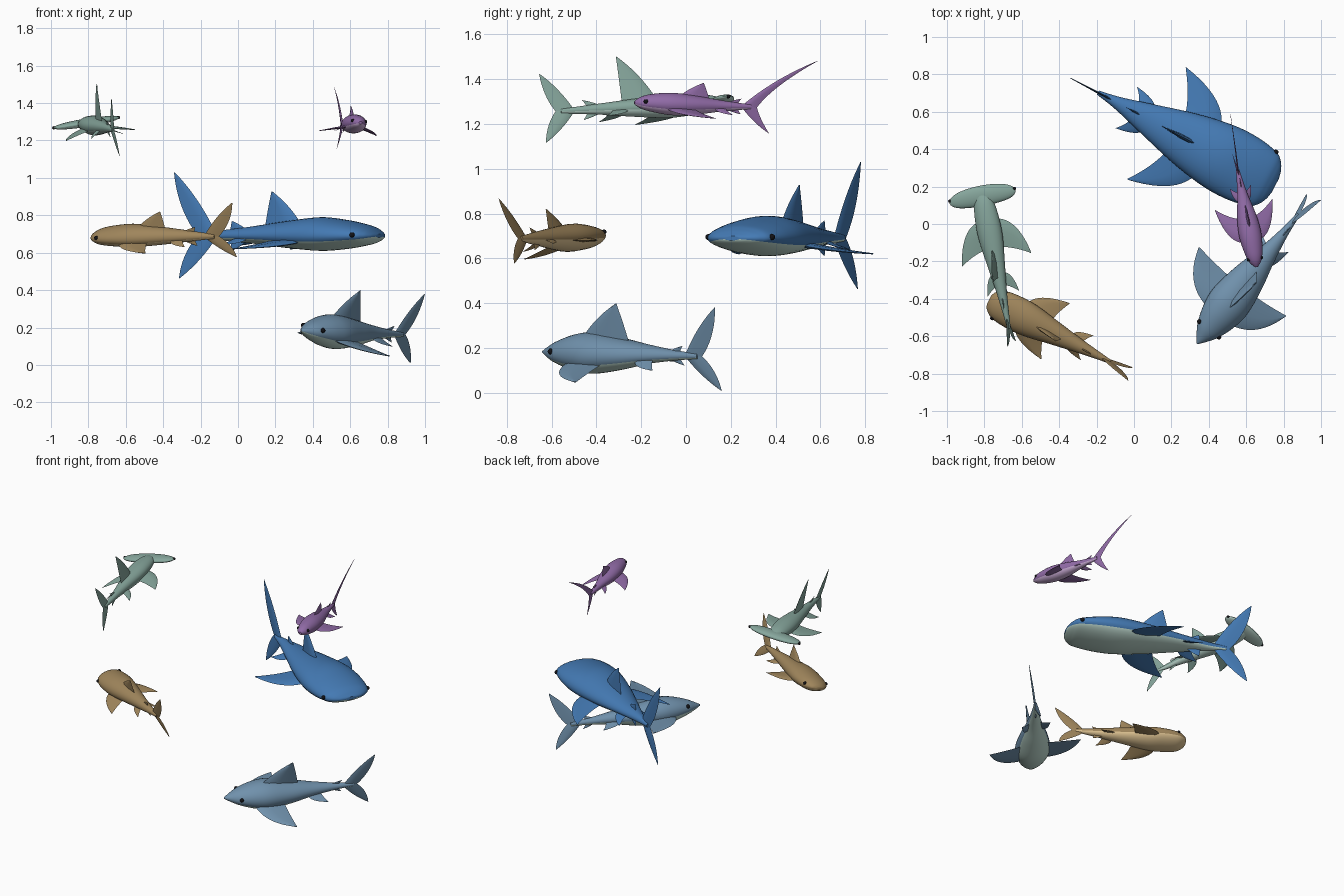
import bpy
import bmesh
import math
from mathutils import Vector, Euler, Matrix

cube = bpy.data.objects.get("Cube")
if cube:
    bpy.data.objects.remove(cube, do_unlink=True)


def material(name, red, green, blue):
    """Flat material from 0-255 display values, stored as linear."""
    def linear(c):
        c /= 255
        return c / 12.92 if c < 0.04 else ((c + 0.055) / 1.055) ** 2.4
    colour = (linear(red), linear(green), linear(blue), 1)
    mat = bpy.data.materials.new(name)
    mat.use_nodes = True
    mat.diffuse_color = colour
    mat.node_tree.nodes["Principled BSDF"].inputs["Base Color"].default_value = colour
    return mat


PALE = material("pale belly", 196, 224, 214)
TAN = material("tan belly", 226, 198, 148)
LILAC = material("lilac belly", 212, 180, 224)
EYE = material("eye black", 18, 18, 22)
made = []


def add_object(name, bm, mats, matrix):
    bmesh.ops.recalc_face_normals(bm, faces=bm.faces)
    mesh = bpy.data.meshes.new(name)
    bm.to_mesh(mesh)
    bm.free()
    for mat in mats:
        mesh.materials.append(mat)
    obj = bpy.data.objects.new(name, mesh)
    bpy.context.collection.objects.link(obj)
    obj.matrix_world = matrix
    made.append(obj)


def loft(name, rings, mats, matrix, belly=False):
    """Skin closed rings of points; the lower side takes the belly colour."""
    bm = bmesh.new()
    loops = [[bm.verts.new(p) for p in ring] for ring in rings]
    n = len(loops[0])
    for a, b in zip(loops, loops[1:]):
        for k in range(n):
            j = (k + 1) % n
            face = bm.faces.new((a[k], a[j], b[j], b[k]))
            if belly and math.sin((k + 0.5) * math.tau / n) < -0.36:
                face.material_index = 1
    bm.faces.new(loops[0])
    bm.faces.new(loops[-1])
    add_object(name, bm, mats, matrix)


def smooth_rows(rows, steps=6):
    """Spline through the profile rows."""
    pts = [Vector(r) for r in rows]
    pts = [pts[0]] + pts + [pts[-1]]
    out = []
    for i in range(1, len(pts) - 2):
        a, b, c, d = pts[i - 1:i + 3]
        for s in range(steps):
            u = s / steps
            out.append(b + (c - a) * (u / 2)
                       + (a - b * 2.5 + c * 2 - d / 2) * u ** 2
                       + ((b - c) * 3 + d - a) * (u ** 3 / 2))
    return out + [pts[-1]]


def bezier(a, b, c, u):
    return a * (1 - u) ** 2 + b * (2 * u * (1 - u)) + c * u * u


def fin(name, front, rear, tip, mat, matrix, lead=(0.1, 0.75), trail=(0.2, 0.45)):
    """Thin swept blade; lead and trail set how its two edges bow."""
    front, rear, tip = Vector(front), Vector(rear), Vector(tip)
    side = (rear - front).cross(tip - front).normalized()

    def control(root, bow):
        d = tip - root
        return root + Vector((d.x * bow[0], d.y * bow[1], d.z * bow[1]))
    lead_mid, trail_mid = control(front, lead), control(rear, trail)
    half = 0.06 * (rear - front).length
    section = [(0, 0), (0.15, 0.9), (0.45, 1), (0.8, 0.4),
               (1, 0), (0.8, -0.4), (0.45, -1), (0.15, -0.9)]
    rings = []
    for i in range(13):
        u = 0.985 * i / 12
        a, b = bezier(front, lead_mid, tip, u), bezier(rear, trail_mid, tip, u)
        rings.append([a.lerp(b, c) + side * (h * half * (1 - 0.8 * u))
                      for c, h in section])
    loft(name, rings, [mat], matrix)


def shark(name, nose, heading, roll, pitch, mats, profile, dorsal, second,
          pectoral, pelvic, tail, eye, eye_size, tail_trail=(0.85, 0.4)):
    """Local frame: nose at the origin, body running back along -x."""
    turn = Euler((math.radians(roll), math.radians(pitch), math.radians(heading)))
    matrix = Matrix.Translation(nose) @ turn.to_matrix().to_4x4()
    rows = smooth_rows(profile)

    def size(t):
        return min(rows, key=lambda r: abs(r[0] - t))

    # Body
    rings = []
    for t, w, top, bottom in rows:
        ring = []
        for k in range(32):
            a = k * math.tau / 32
            z = math.sin(a)
            ring.append((-t, w * math.cos(a), z * (top if z > 0 else bottom)))
        rings.append(ring)
    loft(name + "_body", rings, mats, matrix, belly=True)

    # Fins on the centre line
    def upright(part, f, r, t, h, sign=1):
        depth = 2 if sign > 0 else 3
        fin(name + part, (-f, 0, sign * 0.7 * size(f)[depth]),
            (-r, 0, sign * 0.7 * size(r)[depth]), (-t, 0, sign * h),
            mats[0], matrix, (0.4, 0.6), (0.4, 0.5))
    upright("_dorsal_fin", *dorsal)
    upright("_second_dorsal_fin", *second)
    upright("_anal_fin", *second, sign=-1)

    # Tail lobes
    f, r, up_t, up_h, low_t, low_h = tail
    for part, t, h in (("_upper_tail", up_t, up_h), ("_lower_tail", low_t, -low_h)):
        s = math.copysign(0.005, h)
        fin(name + part, (-f, 0, s), (-r, 0, -s), (-t, 0, h), mats[0], matrix,
            (0.42, 0.6), tail_trail)

    # Paired fins and eyes
    for label, m in (("left", 1), ("right", -1)):
        for part, (f, r, t, reach, drop) in (("pectoral", pectoral), ("pelvic", pelvic)):
            a, b = size(f), size(r)
            fin(f"{name}_{label}_{part}_fin", (-f, m * 0.75 * a[1], -0.4 * a[3]),
                (-r, m * 0.75 * b[1], -0.4 * b[3]), (-t, m * reach, -drop),
                mats[0], matrix)
        bm = bmesh.new()
        bmesh.ops.create_uvsphere(bm, u_segments=16, v_segments=10, radius=eye_size)
        bmesh.ops.translate(bm, verts=bm.verts, vec=(-eye[0], m * eye[1], eye[2]))
        add_object(f"{name}_{label}_eye", bm, [EYE], matrix)
    return matrix


# Large broad-headed shark
shark("broad_shark", (0.755, 0.205, 0.69), -27.7, 0, 0,
      [material("deep blue", 68, 122, 180), PALE],
      [(0, .04, .01, .01), (.01, .085, .02, .02), (.035, .13, .04, .035),
       (.08, .163, .06, .05), (.2, .185, .085, .07), (.35, .182, .1, .08),
       (.55, .145, .08, .065), (.77, .085, .05, .04), (.95, .035, .03, .025),
       (1.07, .012, .014, .014)],
      dorsal=(.47, .69, .65, .24), second=(.8, .9, .89, .08),
      pectoral=(.4, .6, .72, .34, .07), pelvic=(.76, .85, .9, .125, .05),
      tail=(.98, 1.09, 1.24, .345, 1.21, .23), eye=(.08, .16, .005), eye_size=.014)

# Pointed-snout shark
shark("pointed_shark", (0.337, -0.64, 0.183), -128.1, -12, -1.3,
      [material("slate blue", 112, 145, 172), PALE],
      [(0, .004, .004, .004), (.04, .035, .027, .025), (.1, .072, .055, .05),
       (.2, .105, .085, .08), (.3, .115, .092, .09), (.45, .092, .07, .07),
       (.6, .055, .045, .04), (.75, .026, .024, .022), (.88, .01, .012, .012)],
      dorsal=(.23, .5, .45, .232), second=(.72, .78, .8, .045),
      pectoral=(.19, .39, .415, .305, .065), pelvic=(.56, .65, .69, .095, .05),
      tail=(.81, .9, 1.01, .228, .995, .157), eye=(.1, .068, .018), eye_size=.013)

# Hammer-headed shark
GREEN = material("sea green", 135, 167, 157)
hammer_matrix = shark(
      "hammer_shark", (-0.822, 0.205, 1.298), 101.4, -9, -3, [GREEN, PALE],
      [(.03, .03, .015, .015), (.1, .055, .035, .035), (.2, .066, .045, .05),
       (.3, .064, .045, .055), (.45, .045, .037, .042), (.6, .026, .025, .025),
       (.78, .009, .01, .01)],
      dorsal=(.34, .5, .51, .235), second=(.6, .66, .68, .045),
      pectoral=(.19, .345, .41, .192, .05), pelvic=(.48, .55, .595, .087, .045),
      tail=(.72, .8, .865, .175, .86, .14), eye=(.05, .178, 0), eye_size=.009)

# Wide flat head, lofted from side to side
rings = []
for i in range(33):
    u = math.sin((i / 16 - 1) * math.pi / 2 * 0.97)
    taper = (1 - u ** 8) ** 0.5
    middle = 0.055 + 0.005 * u * u
    chord = (0.055 - 0.024 * u * u) * taper
    thick = (0.022 - 0.011 * u * u) * taper
    ring = []
    for k in range(24):
        a = k * math.tau / 24
        ring.append((-middle + chord * math.cos(a), 0.182 * u, thick * math.sin(a)))
    rings.append(ring)
loft("hammer_shark_head", rings, [GREEN, PALE], hammer_matrix, belly=True)

# Round-headed brown shark
shark("brown_shark", (-0.775, -0.405, 0.687), 152.9, -14, 0,
      [material("sand brown", 160, 134, 92), TAN],
      [(0, .025, .01, .01), (.015, .055, .025, .022), (.06, .084, .045, .04),
       (.15, .095, .06, .05), (.25, .09, .066, .055), (.4, .063, .052, .045),
       (.55, .037, .035, .03), (.73, .01, .012, .012)],
      dorsal=(.27, .44, .42, .138), second=(.54, .61, .62, .052),
      pectoral=(.19, .35, .395, .174, .05), pelvic=(.48, .55, .585, .076, .04),
      tail=(.67, .75, .86, .188, .85, .115), eye=(.06, .08, .012), eye_size=.011)

# Long-tailed purple shark
shark("long_tailed_shark", (0.655, -0.23, 1.295), -79, -5, -2,
      [material("soft purple", 146, 108, 168), LILAC],
      [(0, .008, .008, .008), (.03, .032, .028, .025), (.08, .048, .042, .038),
       (.17, .06, .05, .05), (.27, .053, .042, .045), (.4, .027, .024, .025),
       (.53, .009, .01, .01)],
      dorsal=(.2, .34, .31, .1), second=(.42, .47, .485, .035),
      pectoral=(.14, .27, .345, .158, .045), pelvic=(.36, .41, .44, .058, .035),
      tail=(.49, .555, .83, .22, .62, .118), eye=(.045, .034, .01), eye_size=.01,
      tail_trail=(.25, .45))

# Smooth shading with sharp fin edges
bpy.ops.object.select_all(action="DESELECT")
for obj in made:
    obj.select_set(True)
bpy.context.view_layer.objects.active = made[0]
bpy.ops.object.shade_smooth_by_angle(angle=math.radians(40))
